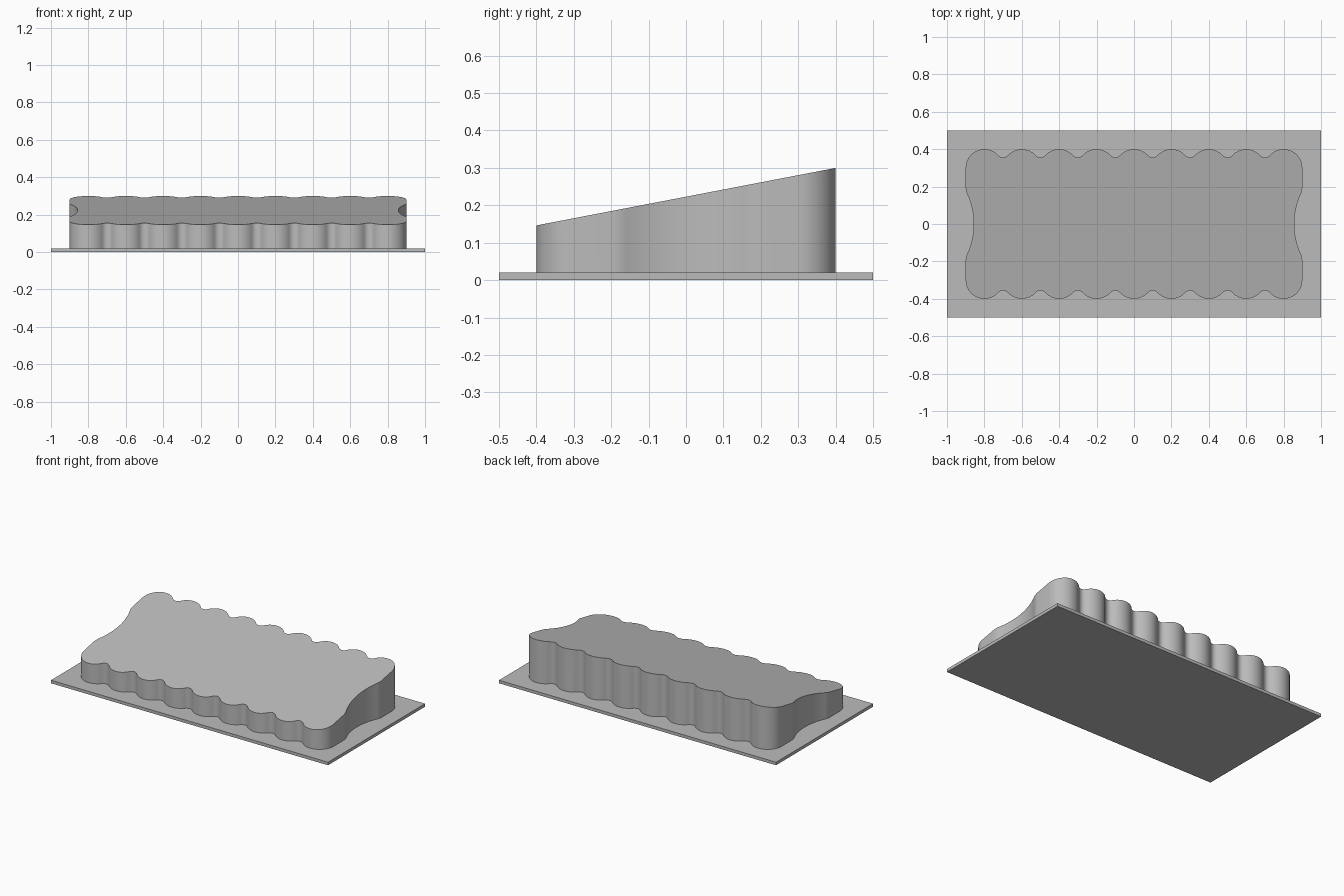
import bpy
import bmesh
from math import sin, cos, asin, acos, pi, hypot

if "Cube" in bpy.data.objects:
    bpy.data.objects.remove(bpy.data.objects["Cube"])

GREY = (0.5, 0.5, 0.5, 1)
grey = bpy.data.materials.new("plain grey")
grey.use_nodes = True
grey.diffuse_color = GREY
grey.node_tree.nodes["Principled BSDF"].inputs["Base Color"].default_value = GREY

BASE_TOP = 0.02
LOBE = 0.1            # radius of the convex scallops


def arc(cx, cy, r, start, end, steps):
    return [(cx + r * cos(start + (end - start) * i / steps),
             cy + r * sin(start + (end - start) * i / steps))
            for i in range(steps + 1)]


def hollow_radius(half_gap, depth):
    """Radius of the concave arc tangent to two lobes, dipping by depth."""
    rise = LOBE - depth
    return (half_gap ** 2 + rise ** 2 - LOBE ** 2) / (2 * (LOBE - rise))


def quarter_outline():
    """Outline from the middle of the left end to the middle of the back."""
    # Shallow waist at the end
    r = hollow_radius(0.2, 0.043)
    turn = asin(0.2 / (LOBE + r))
    pts = arc(0.857 + r, 0, r, pi, pi - turn, 10)
    pts += arc(0.8, 0.2, LOBE, -turn, 0, 6)
    # Rounded corner and scallops along the long edge
    r = hollow_radius(0.1, 0.044)
    tilt = acos(0.1 / (LOBE + r))
    rise = LOBE - 0.044 + r
    start = 0
    for i in range(4, 0, -1):
        x = 0.2 * i
        pts += arc(x, 0.3, LOBE, start, pi - tilt, 16)
        pts += arc(x - 0.1, 0.3 + rise, r, -tilt, tilt - pi, 10)
        start = tilt
    return pts + arc(0, 0.3, LOBE, tilt, pi / 2, 8)


def full_outline():
    quarter = quarter_outline()
    half = quarter + [(-x, y) for x, y in reversed(quarter)]
    loop = half + [(x, -y) for x, y in reversed(half)]
    clean = []
    for p in loop:
        if not clean or hypot(p[0] - clean[-1][0], p[1] - clean[-1][1]) > 1e-5:
            clean.append(p)
    if hypot(clean[0][0] - clean[-1][0], clean[0][1] - clean[-1][1]) < 1e-5:
        clean.pop()
    return clean


def extruded(name, outline, bottom, top):
    """Closed solid whose top height is a function of y."""
    bm = bmesh.new()
    low = [bm.verts.new((x, y, bottom)) for x, y in outline]
    high = [bm.verts.new((x, y, top(y))) for x, y in outline]
    bm.faces.new(high)
    bm.faces.new(low[::-1])
    n = len(outline)
    for i in range(n):
        j = (i + 1) % n
        bm.faces.new((low[i], low[j], high[j], high[i]))
    bmesh.ops.recalc_face_normals(bm, faces=bm.faces)
    mesh = bpy.data.meshes.new(name)
    bm.to_mesh(mesh)
    bm.free()
    mesh.materials.append(grey)
    obj = bpy.data.objects.new(name, mesh)
    bpy.context.collection.objects.link(obj)
    return obj


# Thin rectangular base
extruded("base_plate", [(-1, -0.5), (1, -0.5), (1, 0.5), (-1, 0.5)],
         0, lambda y: BASE_TOP)

# Scalloped block with a top sloping up toward the back
block = extruded("scalloped_block", full_outline(), BASE_TOP,
                 lambda y: 0.223 + 0.192 * y)
bpy.ops.object.select_all(action="DESELECT")
block.select_set(True)
bpy.context.view_layer.objects.active = block
bpy.ops.object.shade_smooth_by_angle(angle=pi / 6)
